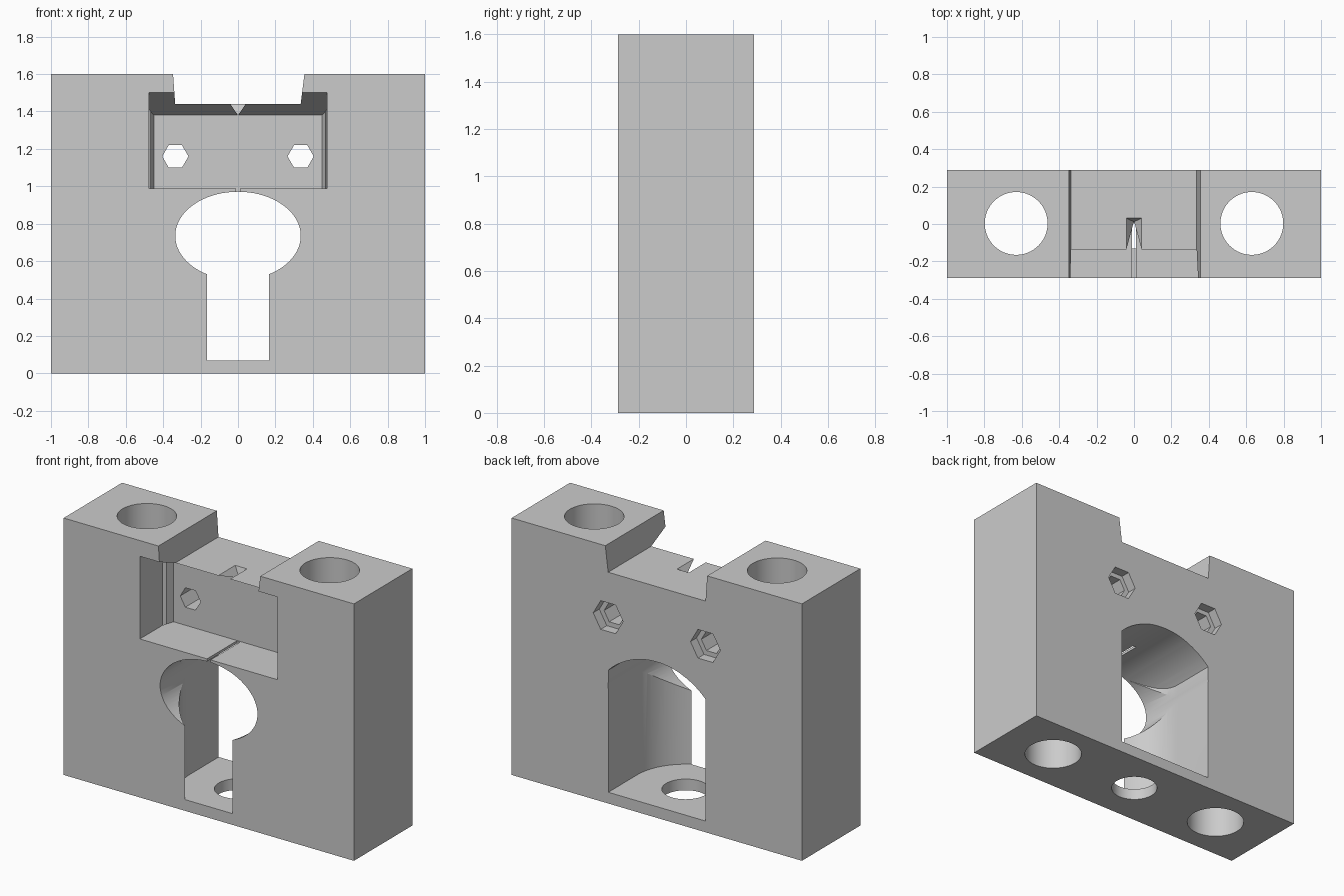
import bpy, bmesh, math
from mathutils import Vector

old = bpy.data.objects.get("Cube")
if old:
    bpy.data.objects.remove(old, do_unlink=True)

grey = bpy.data.materials.new("plain_grey")
grey.use_nodes = True
grey.diffuse_color = (0.6, 0.6, 0.6, 1)
grey.node_tree.nodes["Principled BSDF"].inputs["Base Color"].default_value = (0.6, 0.6, 0.6, 1)

HALF_Y = 0.2875   # half depth of the block
OUT = 0.4         # beyond either face, for clean cuts


def to_object(name, bm):
    bmesh.ops.recalc_face_normals(bm, faces=bm.faces)
    mesh = bpy.data.meshes.new(name)
    bm.to_mesh(mesh)
    bm.free()
    obj = bpy.data.objects.new(name, mesh)
    bpy.context.collection.objects.link(obj)
    mesh.materials.append(grey)
    return obj


def prism(name, profile, axis, lo, hi):
    """Extrude a 2D profile along an axis; the profile uses the other two axes in order."""
    bm = bmesh.new()

    def place(p, d):
        co = list(p)
        co.insert("xyz".index(axis), d)
        return bm.verts.new(co)
    face = bm.faces.new([place(p, lo) for p in profile])
    move = Vector((0, 0, 0))
    move["xyz".index(axis)] = hi - lo
    new = bmesh.ops.extrude_face_region(bm, geom=[face], use_keep_orig=True)["geom"]
    bmesh.ops.translate(bm, vec=move, verts=[v for v in new if isinstance(v, bmesh.types.BMVert)])
    return to_object(name, bm)


def hull(name, points):
    bm = bmesh.new()
    for p in points:
        bm.verts.new(p)
    bmesh.ops.convex_hull(bm, input=bm.verts)
    return to_object(name, bm)


def ring(cx, cy, rx, ry, sides, start=0.0, sweep=math.tau):
    return [(cx + rx * math.cos(start + sweep * i / sides),
             cy + ry * math.sin(start + sweep * i / sides)) for i in range(sides)]


def combine(target, tool, operation):
    mod = target.modifiers.new(tool.name, 'BOOLEAN')
    mod.object, mod.operation, mod.solver = tool, operation, 'EXACT'
    bpy.context.view_layer.objects.active = target
    bpy.ops.object.modifier_apply(modifier=mod.name)
    bpy.data.objects.remove(tool, do_unlink=True)


def box(x, z0, z1):
    return [(-x, z0), (x, z0), (x, z1), (-x, z1)]


# Main block
block = prism("clamp_block", box(1, 0, 1.6), 'y', -HALF_Y, HALF_Y)
cutters = []

# Notch across the top, with slightly leaning sides
cutters.append(prism("top_notch", [(-0.336, 1.44), (0.335, 1.44), (0.36, 1.64), (-0.35, 1.64)],
                     'y', -OUT, OUT))

# Front pocket: chamfered in plan, with a sloping ceiling
pocket = prism("front_pocket", [(-0.475, -OUT), (0.475, -OUT), (0.475, -0.06),
                                (0.45, 0.01), (-0.45, 0.01), (-0.475, -0.06)], 'z', 0.987, 1.7)
ceiling = prism("pocket_ceiling", [(-OUT, 0.9), (-OUT, 1.548), (0.05, 1.364), (0.05, 0.9)],
                'x', -0.6, 0.6)
combine(pocket, ceiling, 'INTERSECT')
cutters.append(pocket)

# V shaped pit in the notch floor
cutters.append(hull("v_pit", [(-0.054, -0.2, 1.46), (0.054, -0.2, 1.46), (0, -0.2, 1.378),
                              (-0.054, 0.037, 1.46), (0.054, 0.037, 1.46), (0, 0.012, 1.378)]))

# Thin slit in the pocket floor
cutters.append(prism("floor_slit", box(0.012, 0.9, 1.05), 'y', -OUT, 0.005))

# Upright chamber: round at the front, open at the back, arched on top
plan = ring(0, 0.003, 0.334, 0.334, 48, math.pi, math.pi)
chamber = prism("chamber", plan + [(0.334, 0.003), (0.334, OUT), (-0.334, OUT)], 'z', 0.07, 1.1)
arch = prism("chamber_arch", ring(0, 0.5, 0.47, 0.47, 96) , 'y', -0.5, 0.5)
lower = prism("chamber_lower", box(0.46, 0, 0.6), 'y', -0.51, 0.51)
combine(arch, lower, 'UNION')
combine(chamber, arch, 'INTERSECT')
cutters.append(chamber)

# Oval window through the front
cutters.append(prism("oval_window", ring(0, 0.735, 0.3355, 0.236, 72), 'y', -OUT, OUT))

# Upright bores and the smaller drain hole between them
for side in (-1, 1):
    cutters.append(prism("side_bore", ring(side * 0.63, 0.003, 0.168, 0.168, 64), 'z', -0.1, 1.7))
cutters.append(prism("drain_hole", ring(0, 0.003, 0.135, 0.135, 64), 'z', -0.1, 0.2))

# Hexagonal holes with wider recesses at the back
for side in (-1, 1):
    cutters.append(prism("hex_hole", ring(side * 0.335, 1.16, 0.07, 0.07, 6), 'y', -0.1, OUT))
    cutters.append(prism("hex_recess", ring(side * 0.335, 1.16, 0.103, 0.103, 6),
                         'y', HALF_Y - 0.06, OUT))

for cutter in cutters:
    combine(block, cutter, 'DIFFERENCE')

bpy.ops.object.select_all(action='DESELECT')
block.select_set(True)
bpy.context.view_layer.objects.active = block
bpy.ops.object.shade_smooth_by_angle(angle=math.radians(25))
